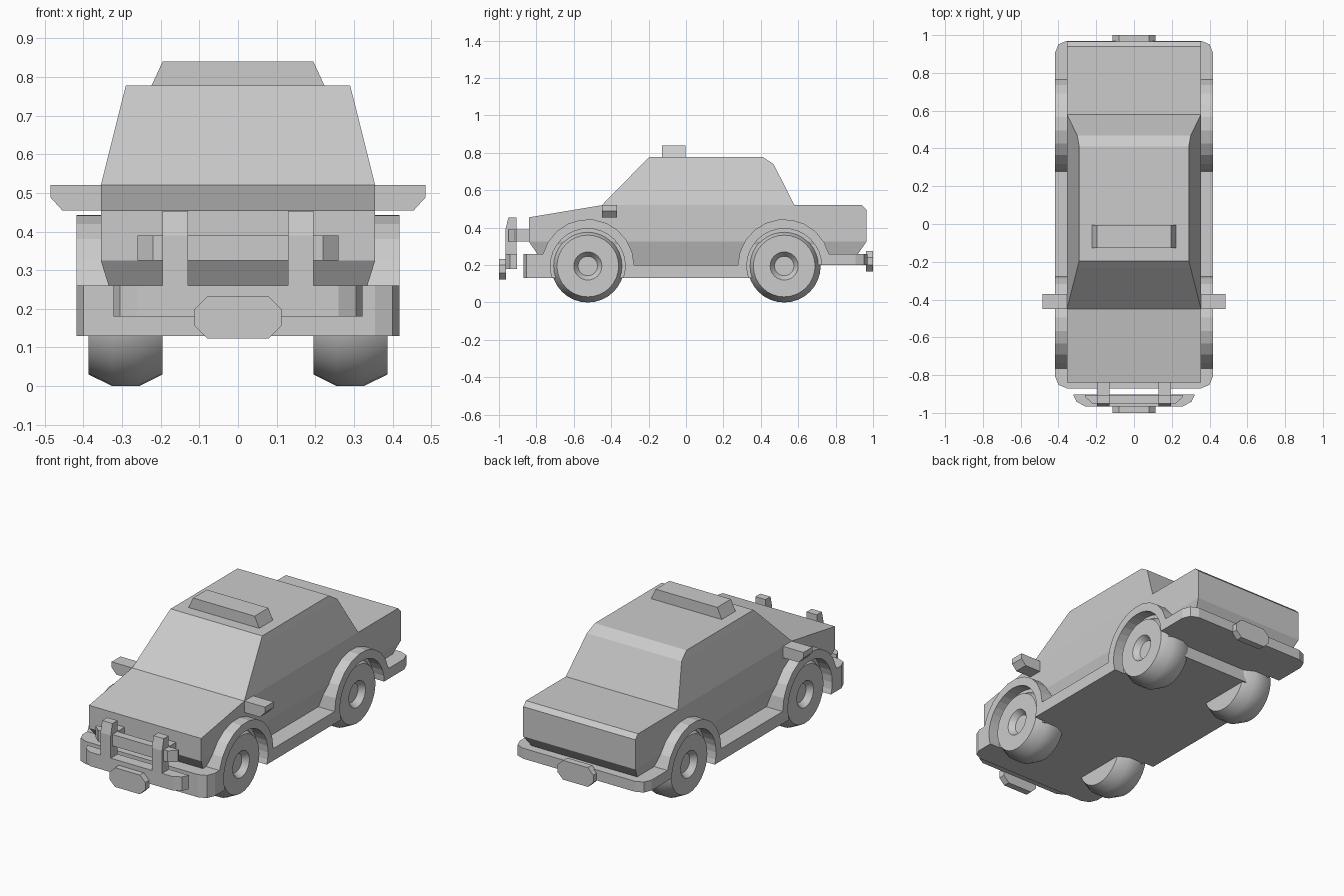
import bpy, bmesh, math
from mathutils import Vector, Matrix

cube = bpy.data.objects.get("Cube")
if cube:
    bpy.data.objects.remove(cube, do_unlink=True)

GREY = (0.6, 0.6, 0.6, 1.0)
paint = bpy.data.materials.new("plain grey")
paint.use_nodes = True
paint.diffuse_color = GREY
paint.node_tree.nodes["Principled BSDF"].inputs["Base Color"].default_value = GREY


def finish(bm, name):
    bmesh.ops.recalc_face_normals(bm, faces=bm.faces)
    mesh = bpy.data.meshes.new(name)
    bm.to_mesh(mesh)
    bm.free()
    mesh.materials.append(paint)
    obj = bpy.data.objects.new(name, mesh)
    bpy.context.collection.objects.link(obj)
    return obj


def prism(points, axis, low, high):
    """Extrude a closed 2D outline along one axis; the points use the other two in order."""
    bm = bmesh.new()

    def vert(p, t):
        co = list(p)
        co.insert("xyz".index(axis), t)
        return bm.verts.new(co)
    a = [vert(p, low) for p in points]
    b = [vert(p, high) for p in points]
    bm.faces.new(a)
    bm.faces.new(b)
    for i in range(len(a)):
        j = (i + 1) % len(a)
        bm.faces.new((a[i], a[j], b[j], b[i]))
    return bm


def rect(u0, u1, v0, v1):
    return [(u0, v0), (u1, v0), (u1, v1), (u0, v1)]


def spin(profile, steps, centre, name):
    """Lathe an (x, radius) profile about an axle parallel to x."""
    bm = bmesh.new()
    verts = [bm.verts.new((x, 0, r)) for x, r in profile]
    edges = [bm.edges.new(pair) for pair in zip(verts, verts[1:])]
    bmesh.ops.spin(bm, geom=verts + edges, cent=(0, 0, 0), axis=(1, 0, 0),
                   angle=math.tau, steps=steps)
    bmesh.ops.remove_doubles(bm, verts=bm.verts, dist=0.0005)
    bmesh.ops.translate(bm, verts=bm.verts, vec=centre)
    return finish(bm, name)


AXLE = 0.525
HUB = 0.195
SIDES = ((1, "left"), (-1, "right"))

# Body: side profile, tucked in below the waist line
bm = prism([(-0.754, 0.2), (-0.84, 0.325), (-0.84, 0.455), (-0.45, 0.52),
            (0.94, 0.52), (0.965, 0.495), (0.965, 0.325), (0.878, 0.2)],
           "x", -0.355, 0.355)
bmesh.ops.bisect_plane(bm, geom=bm.verts[:] + bm.edges[:] + bm.faces[:],
                       plane_co=(0, 0, 0.325), plane_no=(0, 0, 1), dist=0.001)
for v in bm.verts:
    if v.co.z < 0.3:
        v.co.x *= 0.89
finish(bm, "body")

# Cabin: stacked rings (half width, front, back, height)
bm = bmesh.new()
rings = []
for w, front, back, z in ((0.355, -0.45, 0.58, 0.52), (0.30, -0.234, 0.468, 0.74),
                          (0.29, -0.195, 0.41, 0.778)):
    rings.append([bm.verts.new((x, y, z)) for x, y in rect(-w, w, front, back)])
for lower, upper in zip(rings, rings[1:]):
    for i in range(4):
        j = (i + 1) % 4
        bm.faces.new((lower[i], lower[j], upper[j], upper[i]))
bm.faces.new(rings[0])
bm.faces.new(rings[-1])
finish(bm, "cabin")

# Roof sign
finish(prism([(-0.225, 0.775), (0.225, 0.775), (0.195, 0.84), (-0.195, 0.84)],
             "y", -0.128, -0.004), "roof_sign").data.name = "roof_sign"


# Skirt: bumpers, sills and wheel arches in one side profile
def arch(centre, start, end, steps=10):
    return [(centre + 0.248 * math.cos(a), HUB + 0.25 * math.sin(a))
            for a in (math.radians(start + (end - start) * i / steps) for i in range(steps + 1))]


outline = [(-0.87, 0.13), (-0.87, 0.26)] + arch(-AXLE, 165, 1) + arch(AXLE, 179, 15)
outline += [(0.97, 0.26), (0.97, 0.2), (0.69, 0.2), (0.69, 0.13)]
bm = prism(outline, "x", -0.418, 0.418)
corners = [e for e in bm.edges
           if all(v.co.y < -0.86 or v.co.y > 0.96 for v in e.verts)
           and abs(e.verts[0].co.x - e.verts[1].co.x) < 0.01
           and abs(e.verts[0].co.z - e.verts[1].co.z) > 0.01]
bmesh.ops.bevel(bm, geom=corners, offset=0.063, segments=2, profile=0.5, affect="EDGES")
skirt = finish(bm, "skirt")

# Wheels and the arch openings around them
for side, side_name in SIDES:
    for y, end_name in ((-AXLE, "front"), (AXLE, "rear")):
        centre = (0, y, HUB)
        cutter = spin([(side * x, r) for x, r in
                       ((0.35, 0), (0.35, 0.2), (0.5, 0.2), (0.5, 0))],
                      32, centre, f"{end_name}_{side_name}_arch_cutter")
        cutter.hide_render = True
        cutter.hide_viewport = True
        cut = skirt.modifiers.new("arch opening", "BOOLEAN")
        cut.operation = "DIFFERENCE"
        cut.solver = "EXACT"
        cut.object = cutter
        wheel = spin([(side * x, r) for x, r in
                      ((0.195, 0), (0.195, 0.165), (0.255, 0.195), (0.325, 0.195),
                       (0.387, 0.165), (0.387, 0.075), (0.355, 0.052), (0.355, 0))],
                     32, centre, f"{end_name}_{side_name}_wheel")
        bpy.ops.object.select_all(action="DESELECT")
        wheel.select_set(True)
        bpy.context.view_layer.objects.active = wheel
        bpy.ops.object.shade_smooth_by_angle(angle=math.radians(30))

# Side mirrors, guard posts and struts
for side, side_name in SIDES:
    finish(prism([(side * x, z) for x, z in
                  ((0.34, 0.455), (0.455, 0.455), (0.485, 0.488), (0.485, 0.52), (0.34, 0.52))],
                 "y", -0.45, -0.37), f"{side_name}_mirror")
    x0, x1 = sorted((side * 0.13, side * 0.195))
    finish(prism([(-0.965, 0.2), (-0.965, 0.39), (-0.95, 0.453), (-0.905, 0.453), (-0.905, 0.2)],
                 "x", x0, x1), f"{side_name}_guard_post")
    finish(prism(rect(-0.92, -0.82, 0.326, 0.39), "x", x0, x1), f"{side_name}_guard_strut")

# Guard bars with rounded front corners
finish(prism([(-0.322, -0.903), (-0.305, -0.94), (-0.26, -0.965),
              (0.26, -0.965), (0.305, -0.94), (0.322, -0.903)],
             "z", 0.18, 0.26), "guard_lower_bar")
finish(prism([(-0.26, -0.905), (-0.26, -0.915), (-0.22, -0.95),
              (0.22, -0.95), (0.26, -0.915), (0.26, -0.905)],
             "z", 0.325, 0.39), "guard_upper_bar")


# Blank octagonal plates
def plate(name, y0, y1, z0):
    w, h, c = 0.113, 0.11, 0.034
    finish(prism([(-w, z0 + c), (-w + c, z0), (w - c, z0), (w, z0 + c),
                  (w, z0 + h - c), (w - c, z0 + h), (c - w, z0 + h), (-w, z0 + h - c)],
                 "y", y0, y1), name)


plate("front_plate", -1.0, -0.962, 0.123)
plate("rear_plate", 0.962, 1.0, 0.165)
